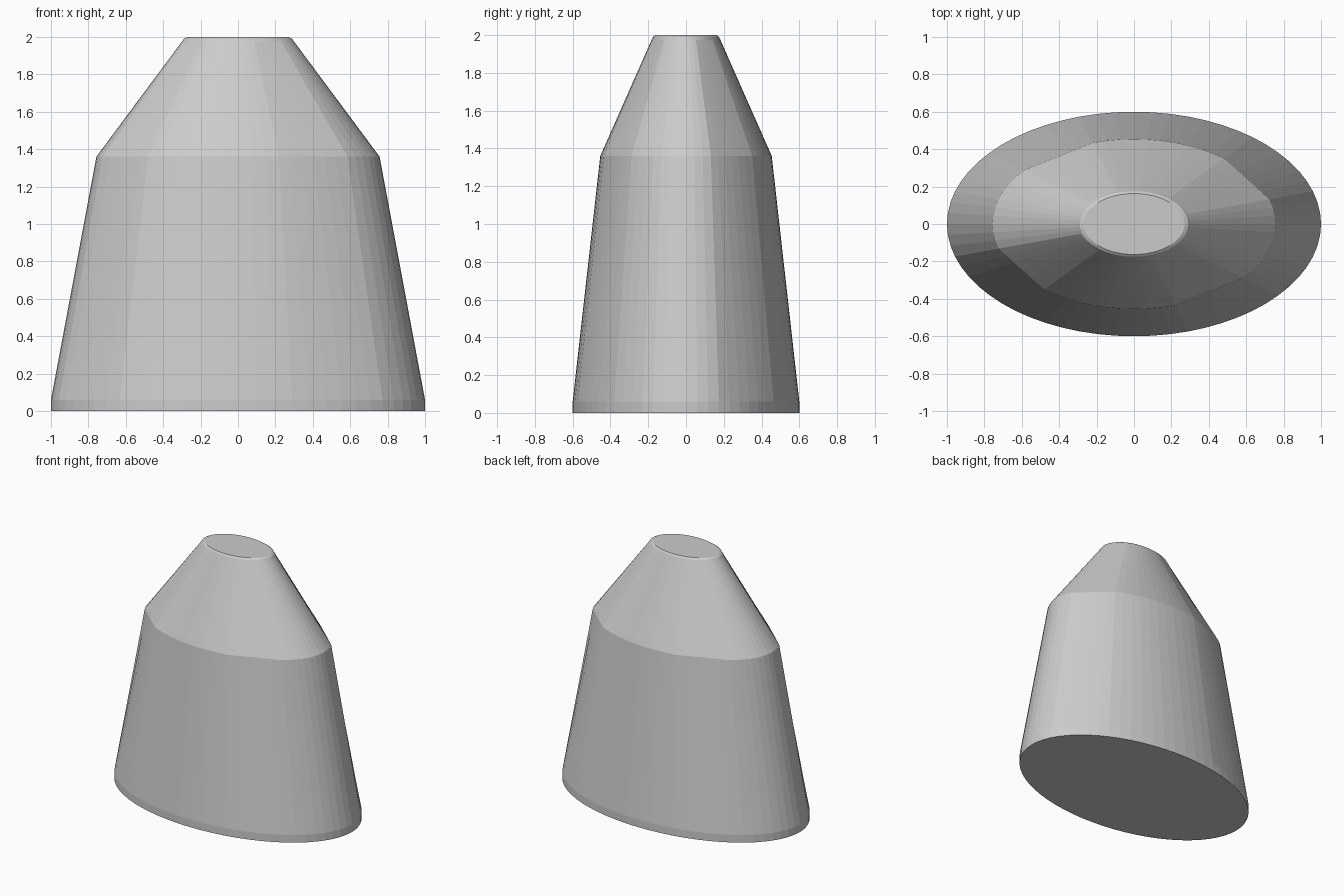
import bpy, bmesh
from math import sin, cos, tau

if "Cube" in bpy.data.objects:
    bpy.data.objects.remove(bpy.data.objects["Cube"])

SIDES = 64
# (half width x, half depth y, height) of each elliptical ring
RINGS = [(1.0, 0.6, 0.0), (1.0, 0.6, 0.06), (0.757, 0.454, 1.36),
         (0.30, 0.182, 1.975), (0.29, 0.175, 1.99), (0.27, 0.163, 2.0)]
SHOULDER = 2
FLATS = [(3, 9), (19, 25), (35, 41), (51, 57)]  # straight chords on the shoulder


def point(ring, i):
    rx, ry, z = ring
    t = tau * i / SIDES
    return [rx * cos(t), ry * sin(t), z]


# Tapered elliptical body
bm = bmesh.new()
loops = [[bm.verts.new(point(r, i)) for i in range(SIDES)] for r in RINGS]

# Flatten four stretches of the shoulder ring
shoulder = loops[SHOULDER]
for a, b in FLATS:
    for i in range(a + 1, b):
        shoulder[i].co = shoulder[a].co.lerp(shoulder[b].co, (i - a) / (b - a))

# Walls and end caps
for low, high in zip(loops, loops[1:]):
    for i in range(SIDES):
        j = (i + 1) % SIDES
        bm.faces.new((low[i], low[j], high[j], high[i]))
bm.faces.new(loops[0][::-1])
bm.faces.new(loops[-1])

mesh = bpy.data.meshes.new("tapered_body")
bm.to_mesh(mesh)
bm.free()
body = bpy.data.objects.new("tapered_body", mesh)
bpy.context.collection.objects.link(body)
